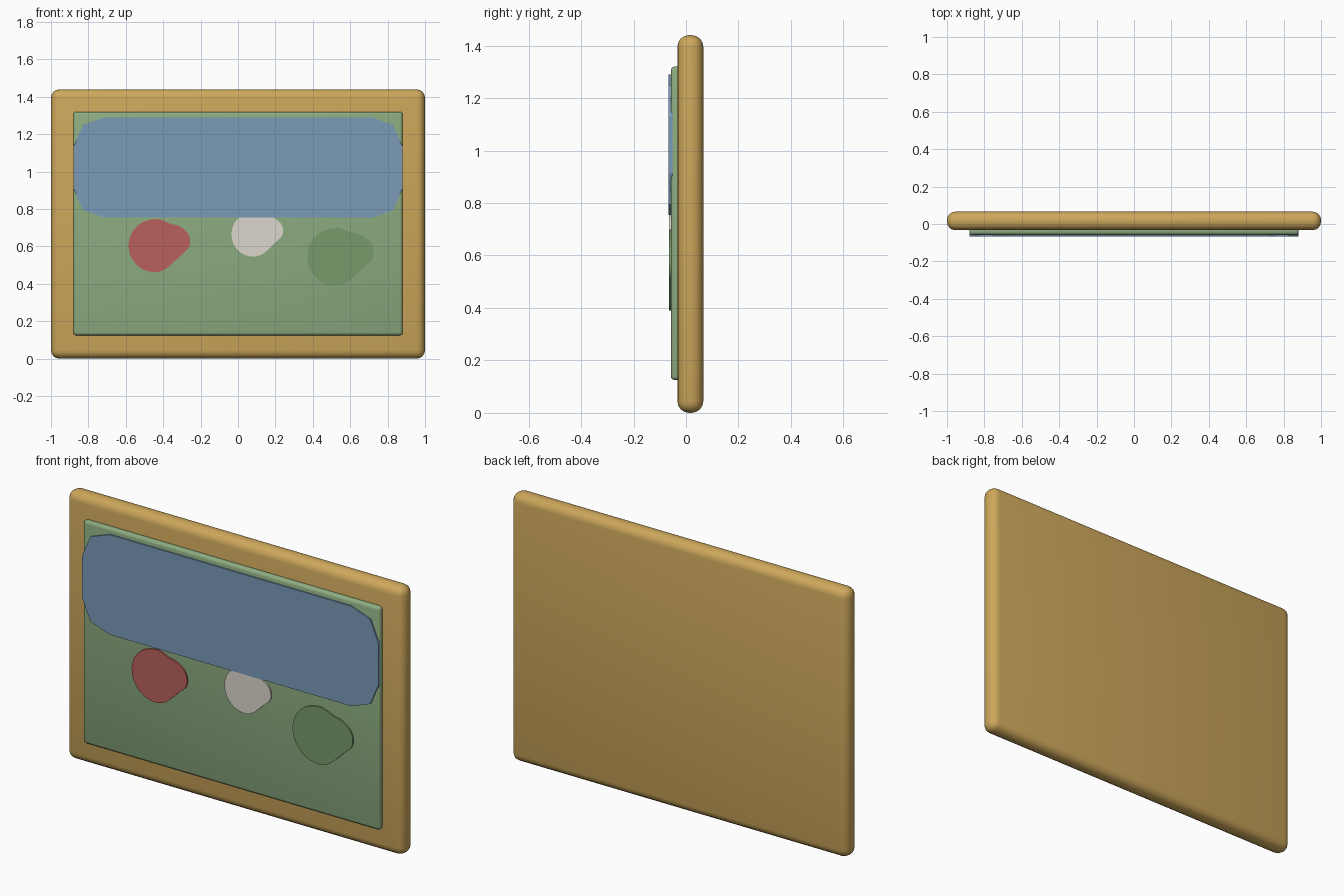
import bpy, bmesh
from mathutils import Vector

if "Cube" in bpy.data.objects:
    bpy.data.objects.remove(bpy.data.objects["Cube"])


def paint(obj, rgb):
    mat = bpy.data.materials.new(obj.name + "_colour")
    mat.diffuse_color = (*[c ** 2.2 for c in rgb], 1)
    mat.use_nodes = True
    mat.node_tree.nodes["Principled BSDF"].inputs["Base Color"].default_value = mat.diffuse_color
    obj.data.materials.append(mat)


def smooth(obj):
    bpy.ops.object.select_all(action='DESELECT')
    bpy.context.view_layer.objects.active = obj
    obj.select_set(True)
    bpy.ops.object.shade_smooth_by_angle(angle=0.6)


def rounded_box(name, lo, hi, radius, segments, rgb):
    lo, hi = Vector(lo), Vector(hi)
    bpy.ops.mesh.primitive_cube_add(size=1, location=(lo + hi) / 2)
    obj = bpy.context.object
    obj.name = name
    obj.scale = hi - lo
    bpy.ops.object.transform_apply(location=False, rotation=False, scale=True)
    mod = obj.modifiers.new("Bevel", 'BEVEL')
    mod.width, mod.segments = radius, segments
    bpy.ops.object.modifier_apply(modifier=mod.name)
    paint(obj, rgb)
    smooth(obj)
    return obj


def plate(name, outline, front, back, rgb):
    """Flat plate from an (x, z) outline."""
    bm = bmesh.new()
    face = bm.faces.new([bm.verts.new((x, back, z)) for x, z in outline])
    ext = bmesh.ops.extrude_face_region(bm, geom=[face])
    for v in ext["geom"]:
        if isinstance(v, bmesh.types.BMVert):
            v.co.y = front
    bmesh.ops.recalc_face_normals(bm, faces=bm.faces)
    mesh = bpy.data.meshes.new(name)
    bm.to_mesh(mesh)
    bm.free()
    obj = bpy.data.objects.new(name, mesh)
    bpy.context.collection.objects.link(obj)
    paint(obj, rgb)
    return obj


def closed_spline(pts, steps=5):
    pts = [Vector(p) for p in pts]
    n, out = len(pts), []
    for i in range(n):
        a, b, c, d = (pts[(i + k) % n] for k in (-1, 0, 1, 2))
        for s in range(steps):
            t = s / steps
            out.append(0.5 * (2 * b + (c - a) * t + (2 * a - 5 * b + 4 * c - d) * t * t
                              + (3 * b - a - 3 * c + d) * t ** 3))
    return out


# Frame board and raised picture panel
rounded_box("frame", (-1, -0.033, 0), (1, 0.066, 1.44), 0.045, 4, (.80, .65, .36))
rounded_box("picture_panel", (-0.88, -0.058, 0.125), (0.88, -0.015, 1.32),
            0.015, 3, (.55, .67, .50))

# Sky: long plate with two-step chamfered corners
corner = [(0.88, 0.11), (0.83, 0.227), (0.717, 0.268)]
sky = (corner + [(-x, z) for x, z in reversed(corner)]
       + [(-x, -z) for x, z in corner] + [(x, -z) for x, z in reversed(corner)])
plate("sky", [(x, z + 1.022) for x, z in sky], -0.066, -0.052, (.48, .60, .72))

# Paint blobs: one rounded outline with a lobe on the right, at three sizes
blob = closed_spline([(-1, 0), (-.87, -.5), (-.5, -.87), (0, -1), (.4, -.87),
                      (.68, -.63), (.96, -.36), (1.22, -.12), (1.3, .15),
                      (1.2, .48), (.88, .73), (.55, .82), (.3, .93), (0, .99),
                      (-.5, .86), (-.87, .5)])
for name, x, z, r, rgb in [
        ("red_blob", -0.442, 0.605, 0.143, (.72, .38, .36)),
        ("white_blob", 0.085, 0.665, 0.120, (.86, .84, .80)),
        ("green_blob", 0.525, 0.545, 0.155, (.47, .60, .42))]:
    obj = plate(name, [(x + r * p.x, z + r * p.y) for p in blob], -0.0655, -0.052, rgb)
    smooth(obj)
